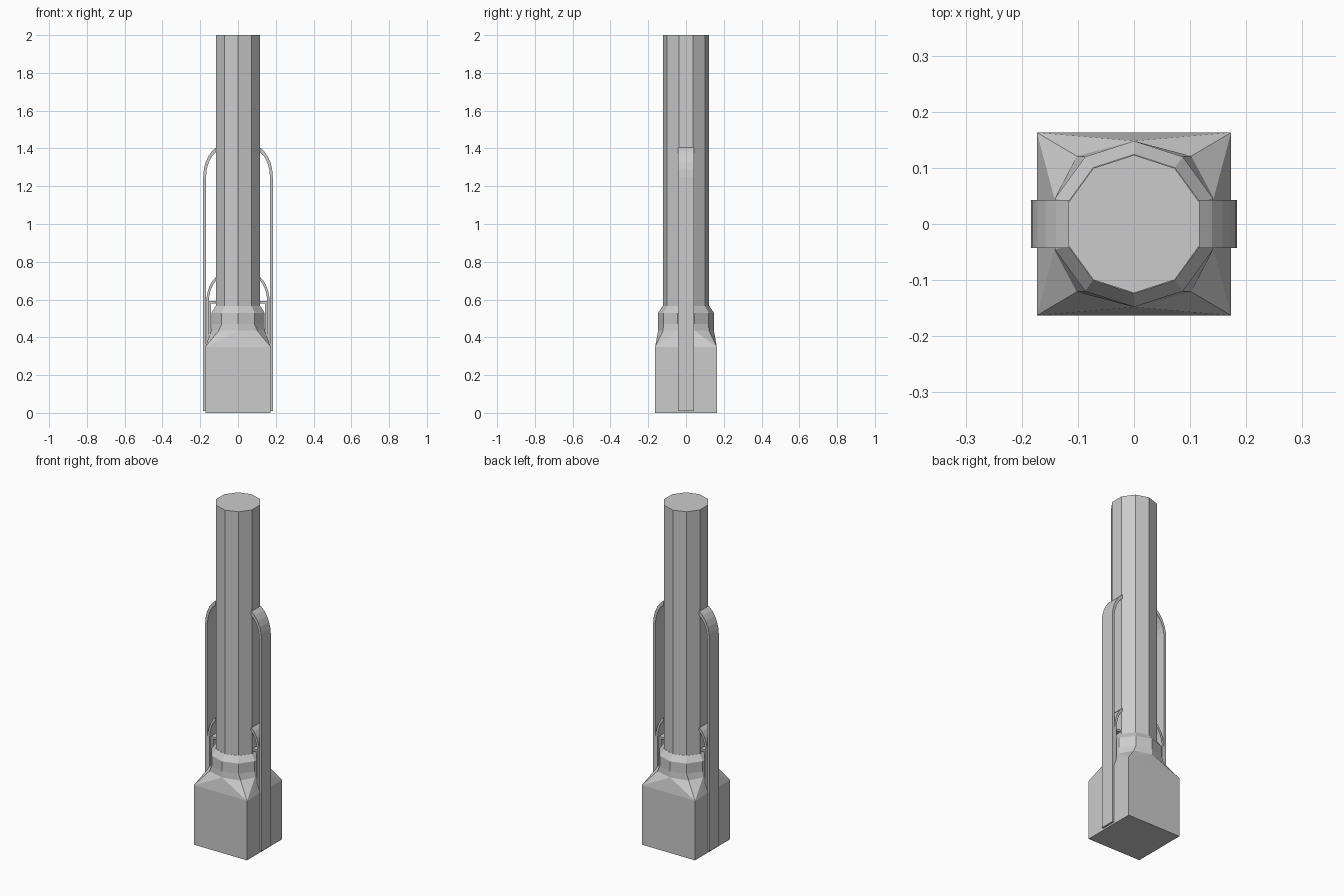
import bpy, bmesh, math

if "Cube" in bpy.data.objects:
    bpy.data.objects.remove(bpy.data.objects["Cube"])


def make_object(name, bm):
    bmesh.ops.recalc_face_normals(bm, faces=bm.faces)
    me = bpy.data.meshes.new(name)
    bm.to_mesh(me)
    bm.free()
    ob = bpy.data.objects.new(name, me)
    bpy.context.collection.objects.link(ob)
    return ob


def decagon(r, z):
    return [(r * math.cos(math.radians(18 + 36 * i)),
             r * math.sin(math.radians(18 + 36 * i)), z) for i in range(10)]


def loft(name, rings):
    bm = bmesh.new()
    vs = [[bm.verts.new(p) for p in ring] for ring in rings]
    for a, b in zip(vs, vs[1:]):
        n = len(a)
        for i in range(n):
            j = (i + 1) % n
            bm.faces.new((a[i], a[j], b[j], b[i]))
    bm.faces.new(vs[0])
    bm.faces.new(vs[-1])
    return make_object(name, bm)


def strap(name, outer, inner, half_y, side):
    # flat band: xz outline extruded across y
    bm = bmesh.new()
    face = bm.faces.new([bm.verts.new((side * x, -half_y, z))
                         for x, z in outer + inner[::-1]])
    ext = bmesh.ops.extrude_face_region(bm, geom=[face])
    verts = [v for v in ext["geom"] if isinstance(v, bmesh.types.BMVert)]
    bmesh.ops.translate(bm, verts=verts, vec=(0, 2 * half_y, 0))
    return make_object(name, bm)


def arch(x, z0, z1, w, h, n=5):
    # straight rise, then a quarter-ellipse towards the pole
    return [(x, z0)] + [(x - w * (1 - math.cos(math.pi / 2 * t * 0.72)) / (1 - math.cos(math.pi * 0.36)),
                         z1 + h * math.sin(math.pi / 2 * t * 0.72) / math.sin(math.pi * 0.36))
                        for t in [i / n for i in range(n + 1)]]


# Square base block
BX, BY = 0.173, 0.163
loft("base_block", [[(-BX, -BY, z), (BX, -BY, z), (BX, BY, z), (-BX, BY, z)]
                    for z in (0, 0.35)])

# Sloped shoulder from the square block to the ten-sided neck
bm = bmesh.new()
quarter = [(0.142, 0.046), (0.102, 0.121)]
lower = []
for sx, sy, order in ((1, 1, 1), (-1, 1, -1), (-1, -1, 1), (1, -1, -1)):
    lower += [(sx * x, sy * y, 0.435) for x, y in quarter[::order]]
    if sx * sy > 0:
        lower.append((0, sy * 0.148, 0.435))
ring = [bm.verts.new(p) for p in lower]
sq = [bm.verts.new((sx * BX, sy * BY, 0.35))
      for sx, sy in ((1, 1), (-1, 1), (-1, -1), (1, -1))]
owner = [0, 0, None, 1, 1, 2, 2, None, 3, 3]
for i in range(10):
    j = (i + 1) % 10
    a, b = owner[i], owner[j]
    if a is None:
        bm.faces.new((ring[i], ring[j], sq[b]))
    elif b is None:
        bm.faces.new((ring[i], ring[j], sq[a]))
        bm.faces.new((sq[a], ring[j], sq[(a + 1) % 4]))
    elif a == b:
        bm.faces.new((ring[i], ring[j], sq[a]))
    else:
        bm.faces.new((ring[i], ring[j], sq[b], sq[a]))
make_object("shoulder", bm)

# Neck and bevelled collar
loft("neck_collar", [lower, decagon(0.148, 0.47), decagon(0.148, 0.53),
                     decagon(0.124, 0.565)])

# Ten-sided pole
loft("pole", [decagon(0.123, 0.55), decagon(0.123, 2.0)])

# Straps and brackets on both sides
for side, tag in ((-1, "left"), (1, "right")):
    strap("long_strap_" + tag, arch(0.184, 0.01, 1.25, 0.068, 0.155),
          arch(0.169, 0.01, 1.25, 0.053, 0.13), 0.043, side)
    strap("short_strap_" + tag, arch(0.168, 0.34, 0.58, 0.052, 0.14),
          arch(0.155, 0.34, 0.58, 0.039, 0.12), 0.043, side)
    strap("small_bracket_" + tag,
          [(0.155, 0.42), (0.155, 0.592), (0.116, 0.592)],
          [(0.143, 0.42), (0.143, 0.58), (0.116, 0.58)], 0.03, side)
